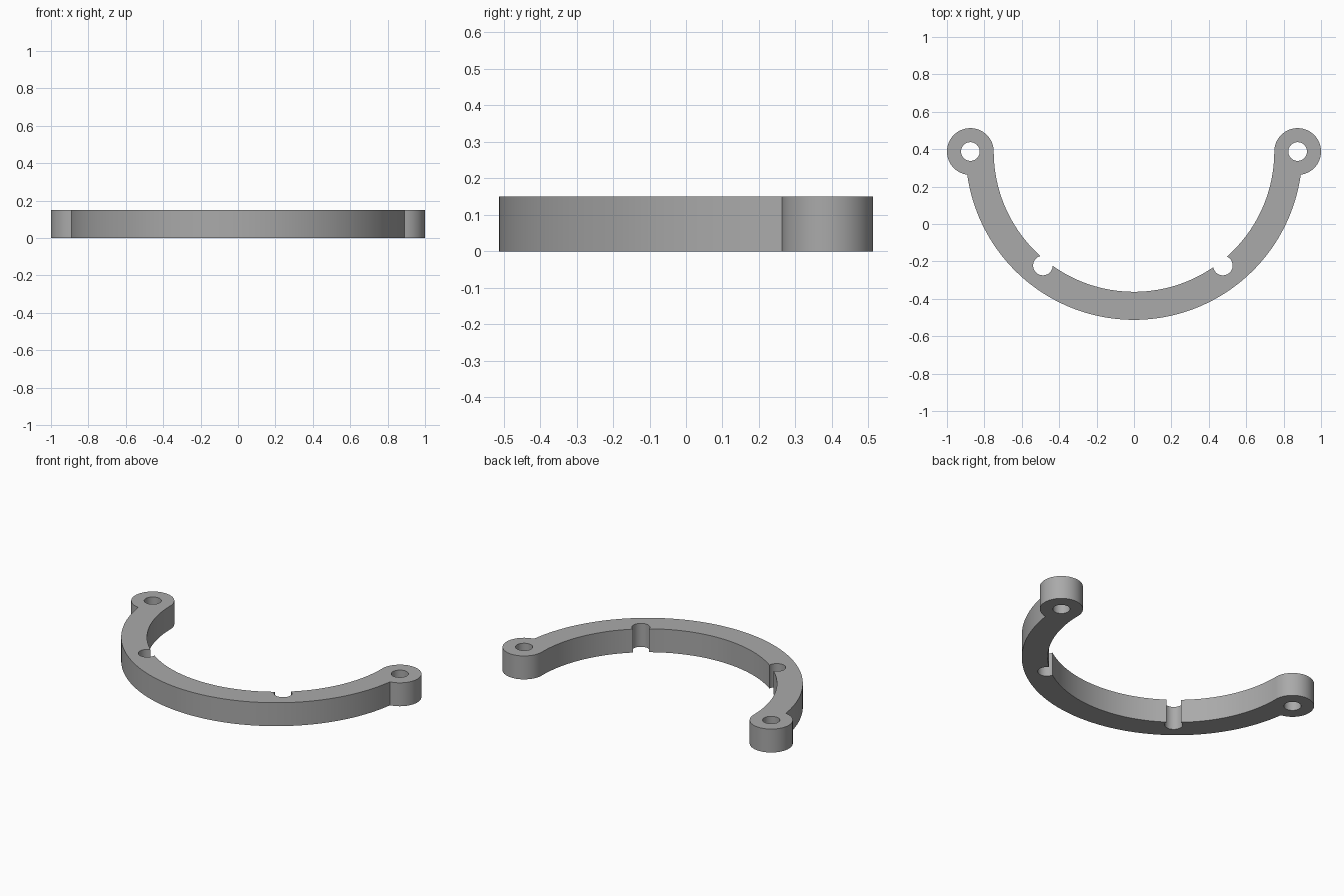
import bpy
from math import acos, atan2, cos, sin, hypot, pi

HEIGHT = 0.15
CY = 0.3875                     # centre height of the half ring, in plan
INNER, OUTER = 0.75, 0.90       # ring radii
LUG_X, LUG_R, HOLE_R = 0.875, 0.125, 0.05
NOTCH_R = 0.0525
NOTCHES = [(0.475, -0.222), (-0.487, -0.222)]

if "Cube" in bpy.data.objects:
    bpy.data.objects.remove(bpy.data.objects["Cube"])


def arc(cx, cy, r, a0, a1, steps):
    """Points along an arc, without its last point."""
    return [(cx + r * cos(a0 + (a1 - a0) * i / steps),
             cy + r * sin(a0 + (a1 - a0) * i / steps)) for i in range(steps)]


def meet(d, big, small):
    """Half angles, at each centre, where two circles cross."""
    return (acos((d * d + big * big - small * small) / (2 * d * big)),
            acos((d * d + small * small - big * big) / (2 * d * small)))


# Outline: left lug, outer wall, right lug
e, g = meet(LUG_X, OUTER, LUG_R)
outline = arc(-LUG_X, CY, LUG_R, 0, 2 * pi - g, 48)
outline += arc(0, CY, OUTER, pi + e, 2 * pi - e, 96)
outline += arc(LUG_X, CY, LUG_R, g - pi, pi, 48)

# Inner wall, interrupted by the round notches
angle = 0
for nx, ny in NOTCHES:
    phi = atan2(ny - CY, nx)
    half, mouth = meet(hypot(nx, ny - CY), INNER, NOTCH_R)
    outline += arc(0, CY, INNER, angle, phi + half, 36)
    outline += arc(nx, ny, NOTCH_R, phi + pi - mouth, phi - pi + mouth, 28)
    angle = phi - half
outline += arc(0, CY, INNER, angle, -pi, 36)

# Bolt holes through the lugs
loops = [outline] + [arc(s * LUG_X, CY, HOLE_R, 0, 2 * pi, 40) for s in (-1, 1)]

# Filled flat curve, extruded to the full thickness
curve = bpy.data.curves.new("bracket_profile", "CURVE")
curve.dimensions = "2D"
curve.fill_mode = "BOTH"
curve.extrude = HEIGHT / 2
for pts in loops:
    spline = curve.splines.new("POLY")
    spline.points.add(len(pts) - 1)
    for p, (x, y) in zip(spline.points, pts):
        p.co = (x, y, HEIGHT / 2, 1)
    spline.use_cyclic_u = True

bracket = bpy.data.objects.new("half_ring_bracket", curve)
bpy.context.collection.objects.link(bracket)
bpy.ops.object.select_all(action="DESELECT")
bracket.select_set(True)
bpy.context.view_layer.objects.active = bracket
bpy.ops.object.convert(target="MESH")
bracket = bpy.context.object
bracket.name = "half_ring_bracket"

# Weld caps to walls, sit the part on the ground
bpy.ops.object.mode_set(mode="EDIT")
bpy.ops.mesh.select_all(action="SELECT")
bpy.ops.mesh.remove_doubles(threshold=0.0001)
bpy.ops.mesh.normals_make_consistent(inside=False)
bpy.ops.object.mode_set(mode="OBJECT")
low = min(v.co.z for v in bracket.data.vertices)
for v in bracket.data.vertices:
    v.co.z -= low

# Plain grey finish
grey = bpy.data.materials.new("plain_grey")
grey.use_nodes = True
colour = (0.4, 0.4, 0.4, 1)
grey.diffuse_color = colour
grey.node_tree.nodes["Principled BSDF"].inputs["Base Color"].default_value = colour
bracket.data.materials.clear()
bracket.data.materials.append(grey)
bpy.ops.object.shade_smooth_by_angle(angle=pi / 6)
